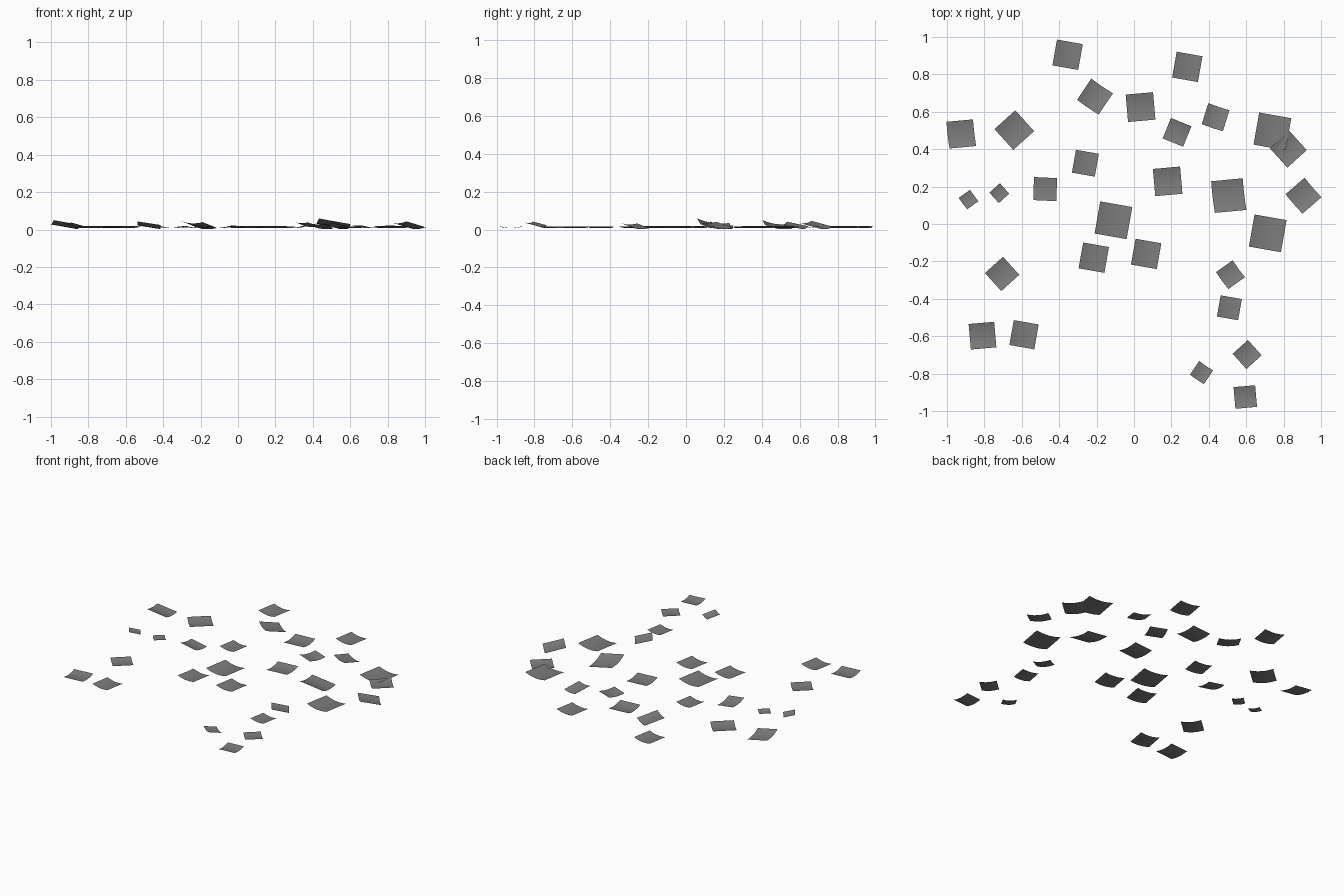
import bpy
from math import radians
from mathutils import Matrix, Vector

# Remove the default cube
cube = bpy.data.objects.get("Cube")
if cube:
    bpy.data.objects.remove(cube, do_unlink=True)

# Single grey paper material
paper = bpy.data.materials.new("grey_paper")
paper.use_nodes = True
grey = (0.2, 0.2, 0.2, 1.0)
paper.diffuse_color = grey
paper.node_tree.nodes["Principled BSDF"].inputs["Base Color"].default_value = grey

SEGMENTS = 6      # strips across the curl
CURL = 0.07       # height of the curled ends, relative to the side
FLAT = Matrix.Identity(4)
LEAN = Matrix.Rotation(radians(13), 4, Vector((-1, 1, 0)))


def add_sheet(name, x, y, side, angle, tilt, rest):
    """Square sheet with two curled-up ends, its lowest point at height rest."""
    verts, faces = [], []
    turn = tilt @ Matrix.Rotation(radians(angle), 4, "Z")
    for row in range(SEGMENTS + 1):
        v = row / SEGMENTS - 0.5
        for u in (-0.5, 0.5):
            verts.append(turn @ Vector((u, v, CURL * 4 * v * v)) * side)
    for row in range(SEGMENTS):
        a = 2 * row
        faces.append((a, a + 1, a + 3, a + 2))
    lowest = min(p.z for p in verts)
    mesh = bpy.data.meshes.new(name)
    mesh.from_pydata([(p.x, p.y, p.z - lowest + rest) for p in verts], [], faces)
    mesh.materials.append(paper)
    for poly in mesh.polygons:
        poly.use_smooth = True
    sheet = bpy.data.objects.new(name, mesh)
    sheet.location = (x, y, 0)
    bpy.context.collection.objects.link(sheet)


# Sheets lying flat, grouped by heading: (x, y, side)
flat_sheets = {
    80: [(-0.355, 0.905, 0.14), (0.285, 0.84, 0.14), (-0.26, 0.325, 0.124),
         (0.74, 0.495, 0.174), (0.715, -0.05, 0.174), (-0.11, 0.02, 0.174),
         (-0.215, -0.18, 0.14), (0.065, -0.16, 0.14),
         (-0.588, -0.592, 0.135), (0.51, -0.448, 0.115)],
    5: [(0.035, 0.625, 0.147), (0.18, 0.228, 0.146), (-0.81, -0.597, 0.137),
        (0.595, -0.925, 0.116)],
    42: [(-0.64, 0.502, 0.15), (0.825, 0.4, 0.14), (-0.72, 0.165, 0.075),
         (-0.705, -0.267, 0.13), (0.605, -0.698, 0.11)],
    -22: [(0.23, 0.49, 0.118)],
}

# Sheets tipped up on one side
leaning_sheets = {
    6: [(-0.925, 0.48, 0.145), (0.505, 0.15, 0.172)],
    -2: [(-0.475, 0.185, 0.125)],
    72: [(0.435, 0.57, 0.12)],
    56: [(-0.21, 0.68, 0.14)],
    36: [(0.515, -0.272, 0.112)],
    41: [(0.905, 0.15, 0.138)],
}

# Small tipped sheets that float a little higher
floating_sheets = {
    56: [(0.36, -0.795, 0.09)],
    36: [(-0.885, 0.13, 0.076)],
}

for label, groups, tilt, rest in (("flat_sheet", flat_sheets, FLAT, 0.008),
                                  ("leaning_sheet", leaning_sheets, LEAN, 0.002),
                                  ("floating_sheet", floating_sheets, LEAN, 0.014)):
    number = 0
    for angle, sheets in groups.items():
        for x, y, side in sheets:
            number += 1
            add_sheet(f"{label}_{number}", x, y, side, angle, tilt, rest)
